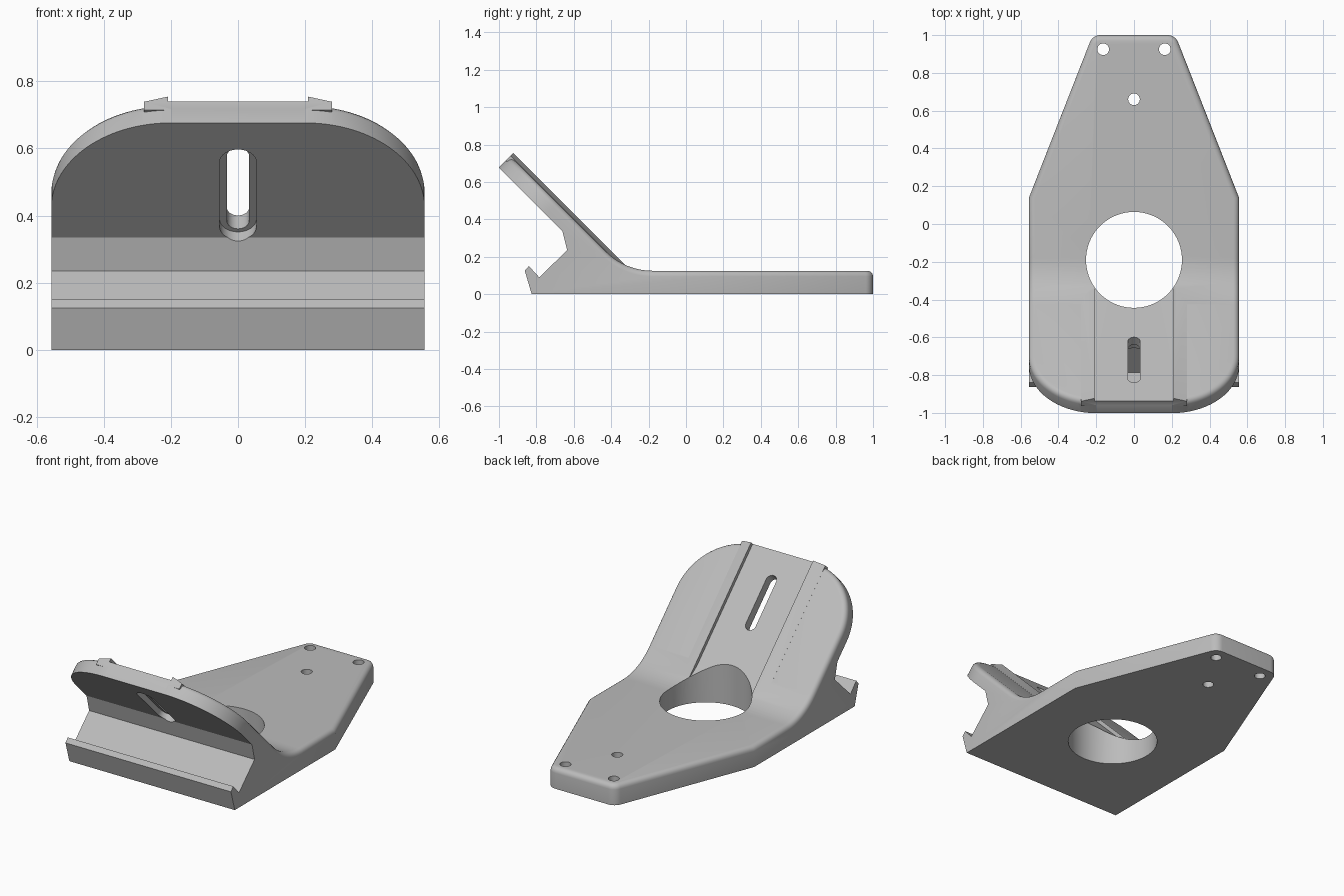
import bpy, bmesh
from math import pi, cos, sin, radians
from mathutils import Matrix

old = bpy.data.objects.get("Cube")
if old:
    bpy.data.objects.remove(old, do_unlink=True)

grey = bpy.data.materials.new("plain grey")
grey.use_nodes = True
grey.diffuse_color = (0.5, 0.5, 0.5, 1)
grey.node_tree.nodes["Principled BSDF"].inputs["Base Color"].default_value = (0.5, 0.5, 0.5, 1)

# Frames: side profile swept along x, and the plate tilted by 45 degrees
SIDE = Matrix(((0, 0, 1, 0), (1, 0, 0, 0), (0, 1, 0, 0), (0, 0, 0, 1)))
TILT = Matrix.Rotation(-pi / 4, 4, 'X')
ALONG = TILT @ Matrix.Rotation(pi / 2, 4, 'X')
FLAT = Matrix()


def arc(cx, cy, r, start, end, steps):
    angles = [radians(start + (end - start) * i / steps) for i in range(steps + 1)]
    return [(cx + r * cos(a), cy + r * sin(a)) for a in angles]


def mirrored(points):
    return points + [(-x, y) for x, y in reversed(points)]


def prism(name, points, low, high, frame=FLAT):
    bm = bmesh.new()
    base = bm.faces.new([bm.verts.new((x, y, low)) for x, y in points])
    grown = bmesh.ops.extrude_face_region(bm, geom=[base])["geom"]
    verts = [v for v in grown if isinstance(v, bmesh.types.BMVert)]
    bmesh.ops.translate(bm, verts=verts, vec=(0, 0, high - low))
    bmesh.ops.transform(bm, matrix=frame, verts=bm.verts)
    bmesh.ops.recalc_face_normals(bm, faces=bm.faces)
    mesh = bpy.data.meshes.new(name)
    bm.to_mesh(mesh)
    bm.free()
    mesh.materials.append(grey)
    obj = bpy.data.objects.new(name, mesh)
    bpy.context.collection.objects.link(obj)
    return obj


def combine(target, tool, operation):
    mod = target.modifiers.new(operation.lower(), 'BOOLEAN')
    mod.object, mod.operation, mod.solver = tool, operation, 'EXACT'
    bpy.context.view_layer.objects.active = target
    bpy.ops.object.modifier_apply(modifier=mod.name)
    bpy.data.objects.remove(tool, do_unlink=True)


def slot_points(cy, half_length, r):
    reach = half_length - r
    return arc(0, cy + reach, r, 0, 180, 16) + arc(0, cy - reach, r, 180, 360, 16)


# Bracket body: base, blended slope and hooked front foot
profile = [(-0.825, 0), (1.05, 0), (1.05, 0.125)]
profile += arc(-0.18, 0.475, 0.35, -90, -135, 10)
profile += [(-0.985, 0.785), (-1.05, 0.725), (-0.66, 0.335), (-0.635, 0.235),
            (-0.785, 0.09), (-0.84, 0.15), (-0.862, 0.125)]
body = prism("bracket_body", profile, -0.7, 0.7, SIDE)

# Tapered rear outline
rear = [(0.8, -1.5), (0.8, -0.483)] + arc(0.178, 0.94, 0.06, 21.4, 90, 8)
combine(body, prism("rear_outline", mirrored(rear), -1, 2), 'INTERSECT')

# Straight sides and large round corners at the raised end
END = 1.186
front = [(0.556, 1.5)] + arc(0.2, -END + 0.356, 0.356, 0, -90, 28)
combine(body, prism("raised_outline", mirrored(front), -2, 2, TILT), 'INTERSECT')

# Rounded upper rim
bm = bmesh.new()
bm.from_mesh(body.data)
bmesh.ops.remove_doubles(bm, verts=bm.verts, dist=0.0002)


def is_top(face):
    c, n = face.calc_center_median(), face.normal
    return abs(n.x) < 0.02 and n.z > 0.5 and n.y > -0.1 and c.y + c.z > -0.3


rim = [e for e in bm.edges if len(e.link_faces) == 2
       and is_top(e.link_faces[0]) != is_top(e.link_faces[1])
       and e.calc_face_angle(0) > 0.5]
bmesh.ops.bevel(bm, geom=rim, offset=0.03, segments=4, profile=0.5,
                affect='EDGES', clamp_overlap=False)
bm.to_mesh(body.data)
bm.free()

# Twin guide ridges with a flat channel between them
guide = [(0.28, -0.176), (0.28, -0.141), (0.208, -0.119), (0.208, -0.1405)]
combine(body, prism("guide_ridges", mirrored(guide), 0.304, END, ALONG), 'UNION')

# Large bore, screw holes, and the recessed slot
holes = [(0, -0.19, 0.254, 72), (0, 0.66, 0.031, 24),
         (0.163, 0.925, 0.031, 24), (-0.163, 0.925, 0.031, 24)]
for x, y, r, n in holes:
    ring = arc(x, y, r, 0, 360, n)[:-1]
    combine(body, prism("hole_cutter", ring, -0.5, 1.5), 'DIFFERENCE')
combine(body, prism("slot_cutter", slot_points(-0.877, 0.17, 0.033), -0.26, 0, TILT), 'DIFFERENCE')
combine(body, prism("recess_cutter", slot_points(-0.884, 0.19, 0.055), -0.26, -0.197, TILT), 'DIFFERENCE')

# Smooth shading with crisp edges
bpy.ops.object.select_all(action='DESELECT')
body.select_set(True)
bpy.context.view_layer.objects.active = body
bpy.ops.object.shade_smooth_by_angle(angle=radians(30))
